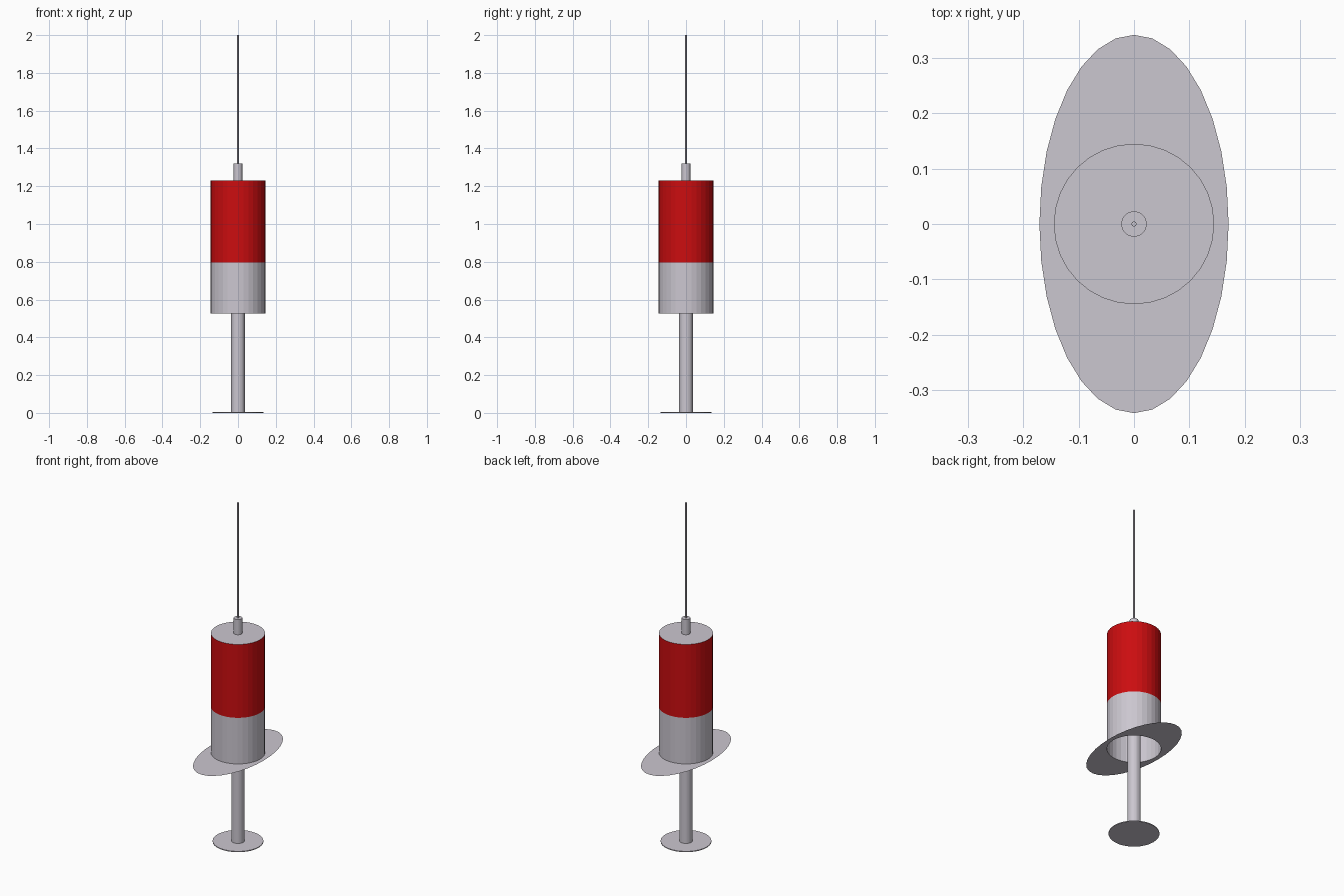
import bpy
import bmesh
from math import cos, sin, tau

cube = bpy.data.objects.get("Cube")
if cube:
    bpy.data.objects.remove(cube, do_unlink=True)


def make_material(name, colour):
    mat = bpy.data.materials.new(name)
    mat.use_nodes = True
    mat.diffuse_color = colour
    mat.node_tree.nodes["Principled BSDF"].inputs["Base Color"].default_value = colour
    return mat


grey = make_material("pale grey", (0.60, 0.57, 0.63, 1))
red = make_material("red", (0.60, 0.004, 0.005, 1))


def lathe(name, profile, sides=32, cap_bottom=True, cap_top=True, stretch=1.0):
    """Join rings of (radius, height) into a round part; stretch widens it along y."""
    bm = bmesh.new()
    rings = []
    for radius, z in profile:
        rings.append([bm.verts.new((radius * cos(tau * i / sides),
                                    radius * stretch * sin(tau * i / sides), z))
                      for i in range(sides)])
    for low, high in zip(rings, rings[1:]):
        for i in range(sides):
            j = (i + 1) % sides
            bm.faces.new((low[i], low[j], high[j], high[i]))
    if cap_bottom:
        bm.faces.new(rings[0][::-1])
    if cap_top:
        bm.faces.new(rings[-1])
    mesh = bpy.data.meshes.new(name)
    bm.to_mesh(mesh)
    bm.free()
    mesh.materials.append(grey)
    obj = bpy.data.objects.new(name, mesh)
    bpy.context.collection.objects.link(obj)
    return obj


BARREL_R, BARREL_BOTTOM, FILL, BARREL_TOP = 0.145, 0.525, 0.797, 1.23

# Plunger: thumb disc, rod and the head inside the barrel
lathe("thumb_disc", [(0.136, 0), (0.136, 0.005)])
lathe("plunger_rod", [(0.036, 0.005), (0.036, FILL)], cap_bottom=False, cap_top=False)
lathe("plunger_head", [(BARREL_R - 0.002, FILL - 0.01), (BARREL_R - 0.002, FILL)])

# Barrel, open below, with the filled upper part in red
barrel = lathe("barrel", [(BARREL_R, BARREL_BOTTOM), (BARREL_R, FILL), (BARREL_R, BARREL_TOP)],
               cap_bottom=False)
barrel.data.materials.append(red)
for face in barrel.data.polygons:
    if abs(face.normal.z) < 0.5 and face.center.z > FILL:
        face.material_index = 1

# Thin oval finger flange, with a round hole that matches the barrel
flange = lathe("finger_flange", [(0.171, BARREL_BOTTOM), (BARREL_R, BARREL_BOTTOM)],
               cap_bottom=False, cap_top=False)
for vert in flange.data.vertices[:32]:
    vert.co.y *= 2

# Nozzle and needle
lathe("nozzle", [(0.023, BARREL_TOP), (0.023, 1.32)], cap_bottom=False)
lathe("needle", [(0.005, 1.32), (0.005, 2.0)], sides=8, cap_bottom=False)
